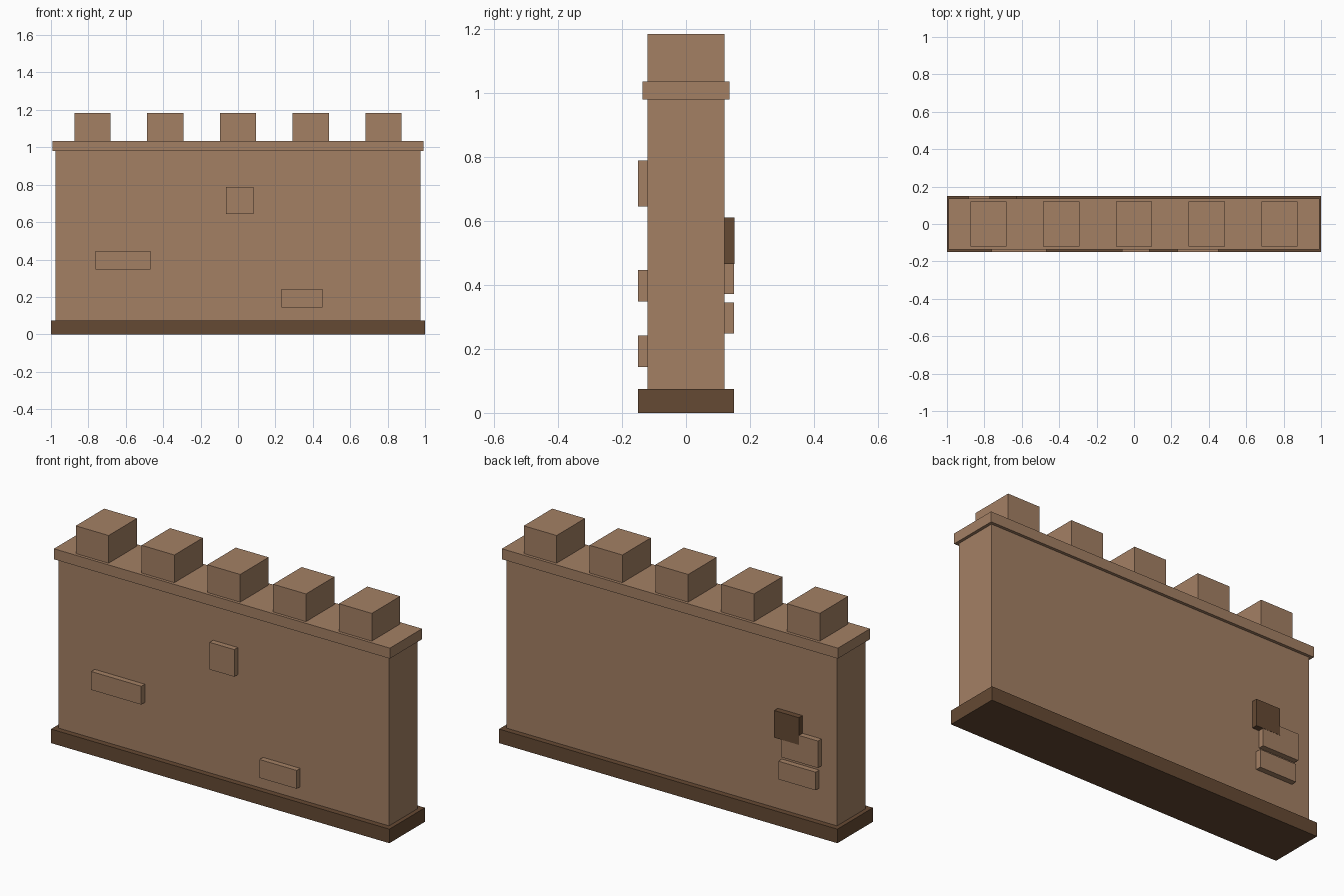
import bpy
import bmesh

if "Cube" in bpy.data.objects:
    bpy.data.objects.remove(bpy.data.objects["Cube"])


def make_material(name, rgb):
    m = bpy.data.materials.new(name)
    m.diffuse_color = (*rgb, 1.0)
    m.use_nodes = True
    m.node_tree.nodes["Principled BSDF"].inputs["Base Color"].default_value = m.diffuse_color
    return m


stone = make_material("sandy brown stone", (0.37, 0.216, 0.127))
dark_stone = make_material("dark brown stone", (0.13, 0.067, 0.033))


def block(name, mat, x, y, z):
    """Box spanning the given (min, max) range on each axis."""
    bm = bmesh.new()
    bmesh.ops.create_cube(bm, size=1.0)
    spans = (x, y, z)
    for v in bm.verts:
        v.co = [lo + (c + 0.5) * (hi - lo) for c, (lo, hi) in zip(v.co, spans)]
    mesh = bpy.data.meshes.new(name)
    bm.to_mesh(mesh)
    bm.free()
    mesh.materials.append(mat)
    obj = bpy.data.objects.new(name, mesh)
    bpy.context.collection.objects.link(obj)
    return obj


# Plinth, wall and overhanging cap
block("plinth", dark_stone, (-1, 1), (-0.15, 0.15), (0, 0.075))
block("wall", stone, (-0.977, 0.977), (-0.12, 0.12), (0.02, 1.0))
block("cap", stone, (-0.993, 0.993), (-0.136, 0.136), (0.979, 1.035))

# Row of five merlons along the top
for i in range(5):
    cx = (i - 2) * 0.389
    block(f"merlon_{i + 1}", stone, (cx - 0.097, cx + 0.097), (-0.12, 0.12), (1.03, 1.183))

# Raised bricks on the front
front_bricks = [
    ((-0.763, -0.467), (0.348, 0.446)),
    ((-0.063, 0.083), (0.644, 0.789)),
    ((0.232, 0.452), (0.144, 0.242)),
]
for i, (x, z) in enumerate(front_bricks):
    block(f"front_brick_{i + 1}", stone, x, (-0.15, -0.11), z)

# Raised bricks on the back, the dark one overlapping its neighbour
block("back_brick_1", stone, (-0.885, -0.668), (0.11, 0.15), (0.371, 0.515))
block("back_brick_2", stone, (-0.871, -0.651), (0.11, 0.15), (0.248, 0.345))
block("back_dark_brick", dark_stone, (-0.773, -0.627), (0.11, 0.151), (0.465, 0.61))
